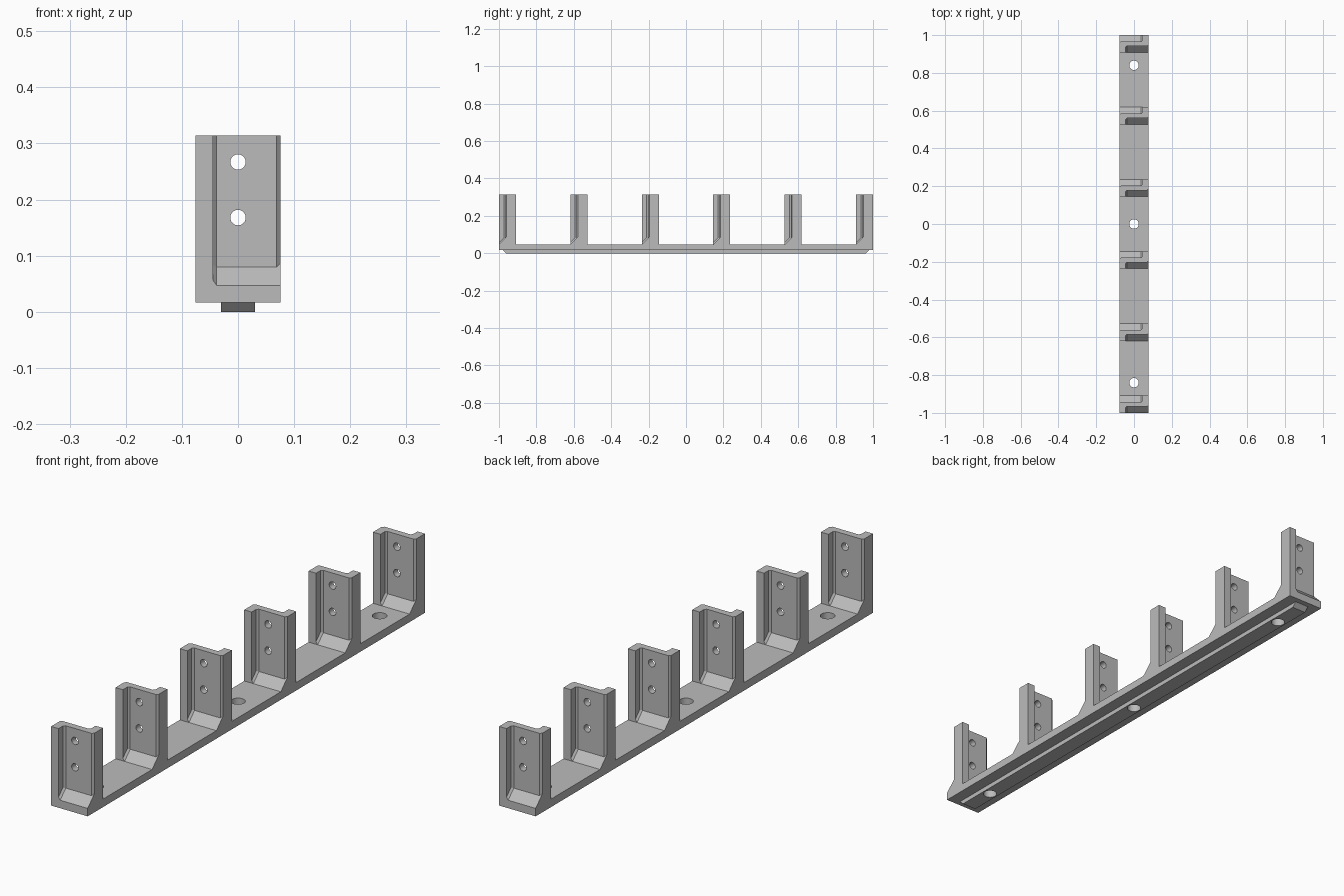
import bpy, bmesh, math
from mathutils import Vector, Matrix

if "Cube" in bpy.data.objects:
    bpy.data.objects.remove(bpy.data.objects["Cube"], do_unlink=True)

HALF_W, FLOOR, DECK, TOP = 0.076, 0.017, 0.047, 0.314
DEPTH = 0.0455      # half depth of an upright
POSTS = 6
SPACING = 2 * (1 - DEPTH) / (POSTS - 1)

grey = bpy.data.materials.new("grey")
grey.use_nodes = True
colour = (0.5, 0.5, 0.5, 1)
grey.diffuse_color = colour
grey.node_tree.nodes["Principled BSDF"].inputs["Base Color"].default_value = colour


def loft(name, start, end):
    """Solid between two matching outlines."""
    bm = bmesh.new()
    a = [bm.verts.new(p) for p in start]
    b = [bm.verts.new(p) for p in end]
    bm.faces.new(a)
    bm.faces.new(b)
    for i in range(len(a)):
        j = (i + 1) % len(a)
        bm.faces.new((a[i], a[j], b[j], b[i]))
    bmesh.ops.recalc_face_normals(bm, faces=bm.faces)
    mesh = bpy.data.meshes.new(name)
    bm.to_mesh(mesh)
    bm.free()
    mesh.materials.append(grey)
    obj = bpy.data.objects.new(name, mesh)
    bpy.context.collection.objects.link(obj)
    return obj


def cylinder(name, radius, centre, axis, length):
    ring = [Vector((radius * math.cos(t), radius * math.sin(t), 0))
            for t in (math.tau * i / 32 for i in range(32))]
    turn = Vector((0, 0, 1)).rotation_difference(axis).to_matrix()
    ends = [[centre + turn @ p + axis * s * length / 2 for p in ring] for s in (-1, 1)]
    return loft(name, *ends)


def combine(target, tool, operation):
    mod = target.modifiers.new("combine", 'BOOLEAN')
    mod.operation, mod.solver, mod.object = operation, 'EXACT', tool
    bpy.context.view_layer.update()
    graph = bpy.context.evaluated_depsgraph_get()
    mesh = bpy.data.meshes.new_from_object(target.evaluated_get(graph))
    target.modifiers.clear()
    target.data = mesh
    bpy.data.objects.remove(tool, do_unlink=True)


def section(z):
    """Z-shaped upright outline: one flange forward, one flange back."""
    half = [(-HALF_W, -DEPTH), (-0.045, -DEPTH), (-0.045, -0.0195),
            (-0.038, -0.0125), (0.069, -0.0125), (HALF_W, -0.0055)]
    return [Vector((s * x, s * y, z)) for s in (1, -1) for x, y in half]


def wedge():
    """Sloped foot in front of the upright panel."""
    rise = DEPTH - 0.0055
    outline = [(-0.05, 0.03), (HALF_W, 0.03), (HALF_W, DECK), (-0.038, DECK),
               (-0.045, DECK + 0.01), (-0.05, DECK + 0.01)]
    front = [Vector((x, -DEPTH, z)) for x, z in outline]
    back = [Vector((x, -DEPTH + rise, z + (rise if z >= DECK else 0)))
            for x, z in outline]
    return loft("foot", front, back)


def rectangle(x, y, z):
    return [Vector((i * x, j * y, z)) for i, j in ((-1, -1), (1, -1), (1, 1), (-1, 1))]


# Upright with feet on both sides and two screw holes
upright = loft("upright", section(0.03), section(TOP))
for angle in (0, math.pi):
    foot = wedge()
    foot.data.transform(Matrix.Rotation(angle, 4, 'Z'))
    combine(upright, foot, 'UNION')
for z in (0.168, 0.267):
    combine(upright, cylinder("screw_hole", 0.0138, Vector((0, 0, z)),
                              Vector((0, 1, 0)), 0.2), 'DIFFERENCE')

# Base bar with a bevel-ended rail underneath
rack = loft("bracket_rack", rectangle(HALF_W, 1, FLOOR), rectangle(HALF_W, 1, DECK))
lip = 0.005
rail = loft("rail", rectangle(0.03, 0.962, 0), rectangle(0.03, 0.962 + FLOOR + lip, FLOOR + lip))
combine(rack, rail, 'UNION')

# Row of uprights
for i in range(POSTS):
    copy = bpy.data.objects.new("upright_copy", upright.data.copy())
    bpy.context.collection.objects.link(copy)
    copy.data.transform(Matrix.Translation((0, -1 + DEPTH + i * SPACING, 0)))
    combine(rack, copy, 'UNION')
bpy.data.objects.remove(upright, do_unlink=True)

# Mounting holes through the base
for y in (-0.84, 0, 0.84):
    combine(rack, cylinder("mount_hole", 0.025, Vector((0, y, 0.02)),
                           Vector((0, 0, 1)), 0.2), 'DIFFERENCE')

# Merge flat regions, smooth only the hole walls
bm = bmesh.new()
bm.from_mesh(rack.data)
bmesh.ops.remove_doubles(bm, verts=bm.verts, dist=0.00005)
bmesh.ops.dissolve_limit(bm, angle_limit=0.01, verts=bm.verts, edges=bm.edges)
bm.to_mesh(rack.data)
bm.free()
bpy.ops.object.select_all(action='DESELECT')
rack.select_set(True)
bpy.context.view_layer.objects.active = rack
bpy.ops.object.shade_smooth_by_angle(angle=math.radians(25))
